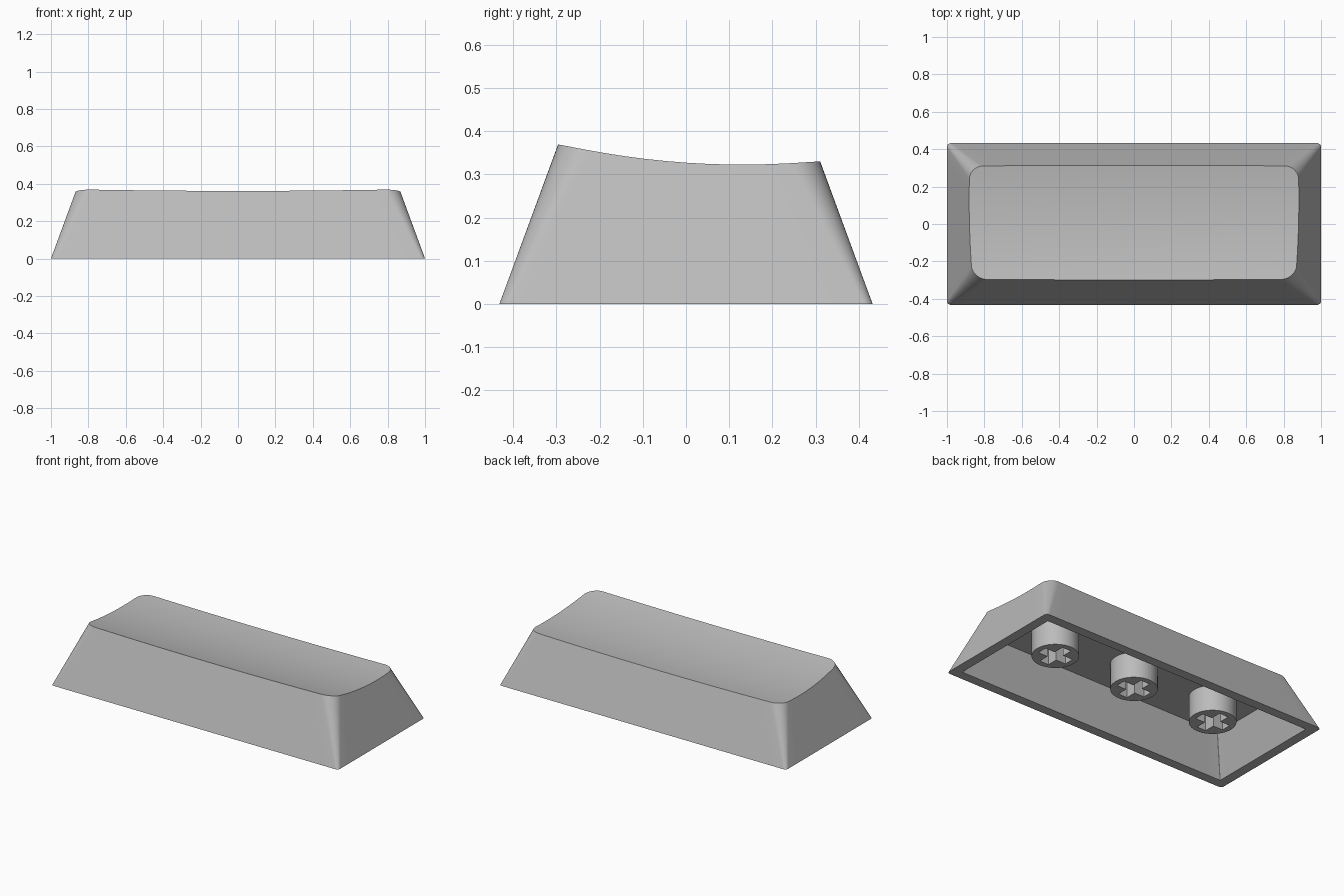
import bpy, bmesh, math

cube = bpy.data.objects.get("Cube")
if cube:
    bpy.data.objects.remove(cube, do_unlink=True)

# Single plastic colour
grey = bpy.data.materials.new("grey_plastic")
grey.use_nodes = True
colour = (0.5, 0.5, 0.5, 1)
grey.diffuse_color = colour
grey.node_tree.nodes["Principled BSDF"].inputs["Base Color"].default_value = colour

SLOPE = 0.368
CEILING = 0.235
STEM_BOTTOM = 0.075


def dish(x, y):
    """Height of the scooped top surface."""
    return 0.322 + 0.266 * (y - 0.13) ** 2 - 0.009 * (1 - (x / 0.86) ** 2)


def outline(hx, hy, r, long_cuts=24, short_cuts=10, arc=10):
    """Rounded rectangle, anticlockwise, with evenly cut straight sides."""
    corners = [(1, 1), (-1, 1), (-1, -1), (1, -1)]
    pts = []
    for i, (sx, sy) in enumerate(corners):
        cx, cy = sx * (hx - r), sy * (hy - r)
        for k in range(arc + 1):
            a = math.pi / 2 * (i + k / arc)
            pts.append((cx + r * math.cos(a), cy + r * math.sin(a)))
        nx, ny = corners[(i + 1) % 4]
        a = math.pi / 2 * (i + 1)
        end = (nx * (hx - r) + r * math.cos(a), ny * (hy - r) + r * math.sin(a))
        start = pts[-1]
        cuts = short_cuts if i % 2 else long_cuts
        for k in range(1, cuts):
            t = k / cuts
            pts.append(tuple(s + (e - s) * t for s, e in zip(start, end)))
    return pts


def outer_section(z):
    return outline(1 - SLOPE * z, 0.432 - SLOPE * z, 0.02 + 0.16 * z)


def top_edge():
    """Where the sloping walls meet the dish."""
    pts = []
    for i in range(len(outer_section(0))):
        z = 0.34
        for _ in range(5):
            x, y = outer_section(z)[i]
            z = dish(x, y)
        pts.append((x, y))
    return pts


def finish(obj, angle=30):
    obj.data.materials.clear()
    obj.data.materials.append(grey)
    bpy.ops.object.select_all(action='DESELECT')
    obj.select_set(True)
    bpy.context.view_layer.objects.active = obj
    bpy.ops.object.shade_smooth_by_angle(angle=math.radians(angle))


# Hollow cap: ceiling, inner walls, rim, outer walls, dished top
edge = top_edge()
rings = [
    [(x, y, CEILING) for x, y in outline(0.85, 0.288, 0.004)],
    [(x, y, 0) for x, y in outline(0.94, 0.372, 0.004)],
    [(x, y, 0) for x, y in outer_section(0)],
]
STEPS = 14
for k in range(STEPS):
    s = 1 - k / STEPS
    rings.append([(x * s, y * s, dish(x * s, y * s)) for x, y in edge])

bm = bmesh.new()
loops = [[bm.verts.new(p) for p in ring] for ring in rings]
n = len(edge)
for a, b in zip(loops, loops[1:]):
    for i in range(n):
        j = (i + 1) % n
        bm.faces.new((a[i], a[j], b[j], b[i]))
bm.faces.new(loops[0])
bm.faces.new(loops[-1])
bmesh.ops.recalc_face_normals(bm, faces=bm.faces)
mesh = bpy.data.meshes.new("cap_shell")
bm.to_mesh(mesh)
bm.free()
shell = bpy.data.objects.new("cap_shell", mesh)
bpy.context.collection.objects.link(shell)
finish(shell)


# Round mounting stems with a cross-shaped socket
def add_spline(curve, pts):
    spline = curve.splines.new('POLY')
    spline.points.add(len(pts) - 1)
    for p, (x, y) in zip(spline.points, pts):
        p.co = (x, y, 0, 1)
    spline.use_cyclic_u = True


def make_stem(name, x):
    curve = bpy.data.curves.new(name, 'CURVE')
    curve.dimensions = '2D'
    curve.fill_mode = 'BOTH'
    curve.extrude = (CEILING + 0.005 - STEM_BOTTOM) / 2
    sides = 48
    add_spline(curve, [(0.133 * math.cos(math.tau * i / sides),
                        0.133 * math.sin(math.tau * i / sides)) for i in range(sides)])
    w, l = 0.031, 0.098
    cross = []
    for i in range(4):
        c, s = round(math.cos(i * math.pi / 2)), round(math.sin(i * math.pi / 2))
        for px, py in ((l, -w), (l, w), (w, w)):
            cross.append((px * c - py * s, px * s + py * c))
    add_spline(curve, cross)
    obj = bpy.data.objects.new(name, curve)
    bpy.context.collection.objects.link(obj)
    obj.location = (x, 0, STEM_BOTTOM + curve.extrude)
    bpy.ops.object.select_all(action='DESELECT')
    obj.select_set(True)
    bpy.context.view_layer.objects.active = obj
    bpy.ops.object.convert(target='MESH')
    obj = bpy.context.view_layer.objects.active
    bm = bmesh.new()
    bm.from_mesh(obj.data)
    bmesh.ops.remove_doubles(bm, verts=bm.verts, dist=0.0005)
    bmesh.ops.recalc_face_normals(bm, faces=bm.faces)
    bm.to_mesh(obj.data)
    bm.free()
    finish(obj)


for name, x in (("right_stem", -0.573), ("middle_stem", 0), ("left_stem", 0.573)):
    make_stem(name, x)
